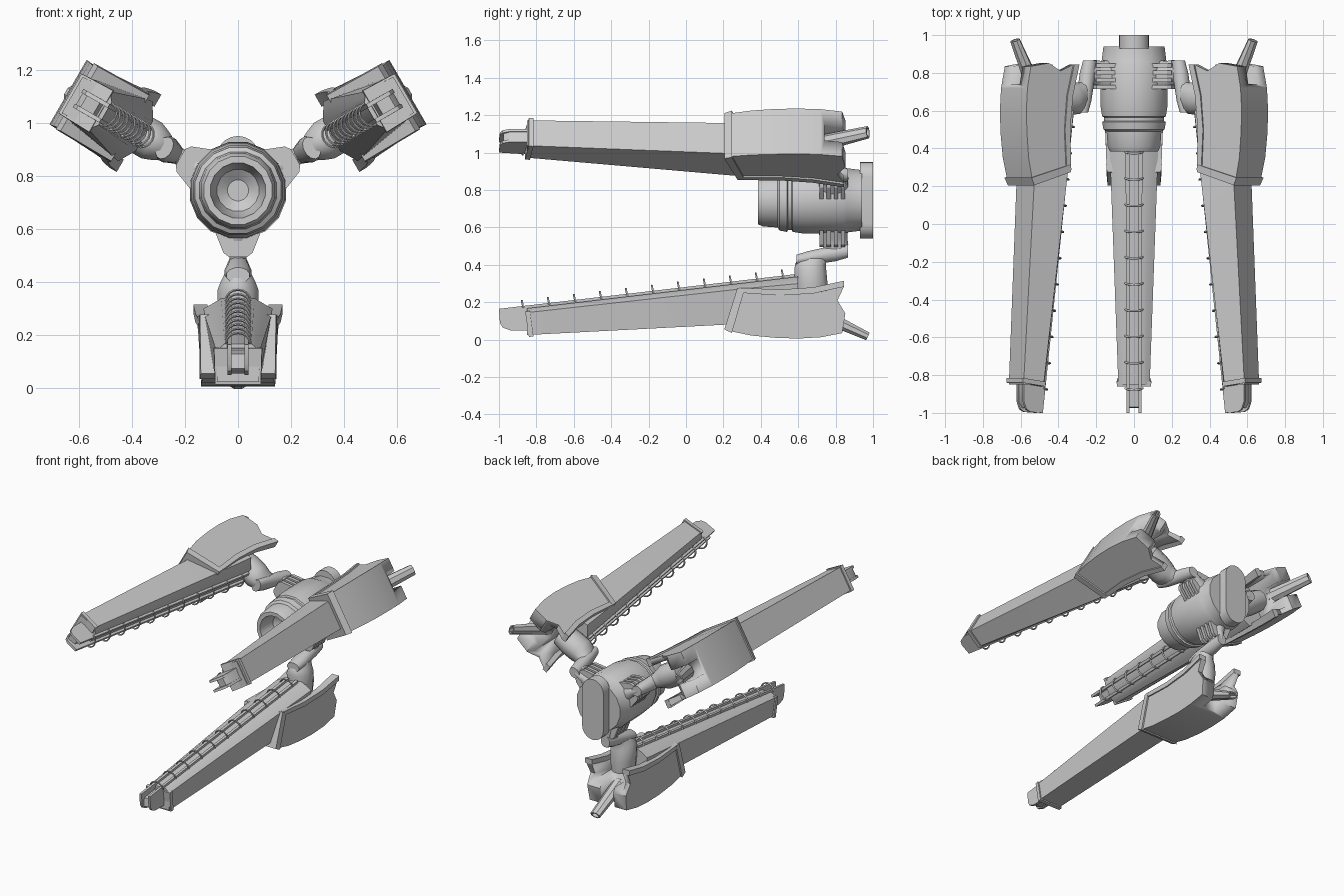
import bpy, bmesh, math
from mathutils import Matrix, Vector

if "Cube" in bpy.data.objects:
    bpy.data.objects.remove(bpy.data.objects["Cube"])

AXIS = 0.745          # height of the hub axis
arm_parts = []


def finish(name, bm, angle=30, arm=True):
    bmesh.ops.recalc_face_normals(bm, faces=bm.faces)
    mesh = bpy.data.meshes.new(name)
    bm.to_mesh(mesh)
    bm.free()
    ob = bpy.data.objects.new(name, mesh)
    bpy.context.collection.objects.link(ob)
    bpy.ops.object.select_all(action='DESELECT')
    ob.select_set(True)
    bpy.context.view_layer.objects.active = ob
    bpy.ops.object.shade_smooth_by_angle(angle=math.radians(angle))
    if arm:
        arm_parts.append(ob)
    return ob


def add_loft(bm, rings):
    """Skin a list of equal point rings and cap both ends."""
    loops = [[bm.verts.new(p) for p in ring] for ring in rings]
    n = len(loops[0])
    for a, b in zip(loops, loops[1:]):
        for i in range(n):
            j = (i + 1) % n
            bm.faces.new((a[i], a[j], b[j], b[i]))
    bm.faces.new(loops[0])
    bm.faces.new(loops[-1])


def loft(name, rings, angle=30, arm=True):
    bm = bmesh.new()
    add_loft(bm, rings)
    return finish(name, bm, angle, arm)


def prism(name, profile, inner=None):
    """Side profile of (y, z, half width); inner splits it into two side walls."""
    bm = bmesh.new()
    if inner is None:
        add_loft(bm, [[(s * w, y, z) for y, z, w in profile] for s in (-1, 1)])
    else:
        for s in (-1, 1):
            add_loft(bm, [[(s * inner, y, z) for y, z, w in profile],
                          [(s * w, y, z) for y, z, w in profile]])
    return finish(name, bm)


def ellipse(center, u, v, n):
    c, u, v = Vector(center), Vector(u), Vector(v)
    turn = [2 * math.pi * (i + 0.5) / n for i in range(n)]
    return [c + u * math.cos(t) + v * math.sin(t) for t in turn]


def cut(ob, lo, hi):
    """Remove a box from an object."""
    bm = bmesh.new()
    bmesh.ops.create_cube(bm, size=1)
    lo, hi = Vector(lo), Vector(hi)
    for v in bm.verts:
        v.co = (lo + hi) / 2 + v.co * (hi - lo)
    cutter = finish("slot_cutter", bm, arm=False)
    mod = ob.modifiers.new("slot", 'BOOLEAN')
    mod.operation, mod.solver, mod.object = 'DIFFERENCE', 'EXACT', cutter
    bpy.ops.object.select_all(action='DESELECT')
    bpy.context.view_layer.objects.active = ob
    ob.select_set(True)
    bpy.ops.object.modifier_apply(modifier=mod.name)
    bpy.data.objects.remove(cutter)


def rail_z(y):
    return 0.165 + 0.117 * (y + 1)


# Hub: stepped barrel with a deep front bore
hub = [(0.94, 0.165), (0.86, 0.175), (0.84, 0.185), (0.62, 0.18), (0.57, 0.172),
       (0.565, 0.162), (0.545, 0.162), (0.54, 0.172), (0.5, 0.165), (0.49, 0.148),
       (0.41, 0.142), (0.385, 0.13), (0.385, 0.105), (0.43, 0.098), (0.49, 0.08),
       (0.52, 0.04)]
loft("hub_barrel", [ellipse((0, y, AXIS), (r, 0, 0), (0, 0, r), 16) for y, r in hub],
     arm=False)


# Rounded mounting plate behind the hub
def stadium(y):
    pts = []
    for end in (1, -1):
        for i in range(11):
            t = math.pi * i / 10 + (0 if end > 0 else math.pi)
            pts.append((0.08 * math.cos(t), y, AXIS + end * 0.125 + 0.08 * math.sin(t)))
    return pts


loft("rear_plate", [stadium(0.93), stadium(1.0)], arm=False)


# Arm beam: long tapered box with a raised ridge
def beam_section(y, low, shoulder, bottom_w, shoulder_w, ridge_w):
    top = rail_z(y) - 0.015
    half = [(bottom_w, low), (shoulder_w, shoulder), (shoulder_w - 0.015, shoulder + 0.008),
            (ridge_w, top)]
    return [(x, y, z) for x, z in half] + [(-x, y, z) for x, z in reversed(half)]


loft("arm_beam", [beam_section(-0.85, 0.025, 0.145, 0.078, 0.083, 0.05),
                  beam_section(0.3, 0.085, 0.272, 0.095, 0.125, 0.06),
                  beam_section(0.6, 0.1, 0.3, 0.1, 0.13, 0.065)])

# Flange closing the front of the beam
prism("beam_front_flange", [(-0.86, 0.15, 0.09), (-0.84, 0.015, 0.086),
                            (-0.815, 0.017, 0.087), (-0.835, 0.154, 0.092)])

# Channel rails, floor and nose
prism("channel_rails", [(0.58, rail_z(0.58), 0.045), (-1.0, rail_z(-1), 0.04),
                        (-0.995, 0.09, 0.04), (-0.98, 0.065, 0.04), (-0.94, 0.05, 0.04),
                        (-0.8, 0.05, 0.04), (0.58, 0.2, 0.045)], inner=0.024)
prism("channel_floor", [(0.58, rail_z(0.58) - 0.03, 0.03), (-0.97, 0.13, 0.03),
                        (-0.975, 0.075, 0.03), (-0.94, 0.055, 0.03), (-0.8, 0.055, 0.03),
                        (0.58, 0.2, 0.03)])

# Arched rungs over the channel
bm = bmesh.new()
for k in range(11):
    y = -0.87 + 0.139 * k
    rings = []
    for i in range(9):
        t = math.pi * i / 8
        out = Vector((math.cos(t), -0.15 * math.sin(t), math.sin(t)))
        mid = Vector((0.046 * out.x, y + 0.05 * out.y, rail_z(y) - 0.012 + 0.04 * out.z))
        rings.append(ellipse(mid, out * 0.005, (0, 0.005, 0), 6))
    add_loft(bm, rings)
finish("channel_rungs", bm, 60)

# Rear housing with a stepped back edge and a slot
housing = prism("rear_housing", [
    (0.24, 0.045, 0.133), (0.35, 0.022, 0.137), (0.48, 0.01, 0.14), (0.6, 0.006, 0.14),
    (0.72, 0.013, 0.14), (0.835, 0.035, 0.138), (0.852, 0.14, 0.145), (0.81, 0.21, 0.15),
    (0.845, 0.285, 0.157), (0.72, 0.255, 0.152), (0.55, 0.245, 0.146), (0.3, 0.255, 0.136)])
cut(housing, (-0.05, 0.74, -0.1), (0.05, 1.0, 0.4))
cut(housing, (-0.115, 0.6, 0.17), (0.115, 1.0, 0.4))

# Slanted collar at the front of the housing
prism("housing_collar", [(0.205, 0.055, 0.14), (0.245, 0.036, 0.144),
                         (0.315, 0.275, 0.147), (0.275, 0.277, 0.143)])

# Overhanging lips along the housing's inner edge
prism("housing_lips", [(0.285, 0.278, 0.145), (0.5, 0.268, 0.152), (0.68, 0.28, 0.16),
                       (0.845, 0.315, 0.168), (0.845, 0.283, 0.168), (0.68, 0.247, 0.16),
                       (0.5, 0.236, 0.152), (0.3, 0.25, 0.145)], inner=0.115)

# Angled exhaust tube with a recessed mouth
axis = Vector((0, 0.9, -0.42)).normalized()
side = Vector((0, 0.42, 0.9)).normalized()
base = Vector((0, 0.71, 0.14))
tube = [(0, 0.045, 0.04), (0.12, 0.042, 0.034), (0.29, 0.036, 0.024),
        (0.29, 0.027, 0.016), (0.2, 0.027, 0.016)]
loft("exhaust_tube", [ellipse(base + axis * d, Vector((w, 0, 0)), side * h, 8)
                      for d, w, h in tube])

# Joint pod and cranked strut: (y, z, half x, half y)
pod = [(0.67, 0.22, 0.07, 0.085), (0.67, 0.3, 0.08, 0.09), (0.665, 0.37, 0.08, 0.088),
       (0.665, 0.405, 0.066, 0.085), (0.68, 0.435, 0.05, 0.08)]
loft("joint_pod", [ellipse((0, y, z), (w, 0, 0), (0, d, 0), 12) for y, z, w, d in pod], 40)
crank = [(0.59, 0.425, 0.045, 0.03), (0.65, 0.436, 0.052, 0.038),
         (0.73, 0.45, 0.045, 0.042), (0.8, 0.462, 0.04, 0.044), (0.865, 0.475, 0.034, 0.038)]
loft("cranked_strut", [ellipse((0, y, z), (w, 0, 0), (0, 0, h), 12)
                       for y, z, w, h in crank], 50)
pillar = [(0.8, 0.45, 0.034, 0.065), (0.8, 0.51, 0.034, 0.07), (0.79, 0.54, 0.05, 0.075),
          (0.785, 0.6, 0.075, 0.085)]
loft("hub_pillar", [ellipse((0, y, z), (w, 0, 0), (0, d, 0), 12) for y, z, w, d in pillar], 50)

# Gripping ribs where the pillar meets the hub
bm = bmesh.new()
for k in range(4):
    y = 0.725 + 0.038 * k
    half = [(0.035, 0.495), (0.055, 0.51), (0.085, 0.585)]
    shape = half + [(-x, z) for x, z in reversed(half)]
    add_loft(bm, [[(x, y + d, z) for x, z in shape] for d in (-0.011, 0.011)])
finish("gripping_ribs", bm)

# Repeat the lower arm around the hub axis
for ob in list(arm_parts):
    part = ob.name
    ob.name = "lower_" + part
    for label, degrees in (("left", -120), ("right", 120)):
        copy = bpy.data.objects.new(label + "_" + part, ob.data)
        bpy.context.collection.objects.link(copy)
        copy.matrix_world = (Matrix.Translation((0, 0, AXIS))
                             @ Matrix.Rotation(math.radians(degrees), 4, 'Y')
                             @ Matrix.Translation((0, 0, -AXIS)))
